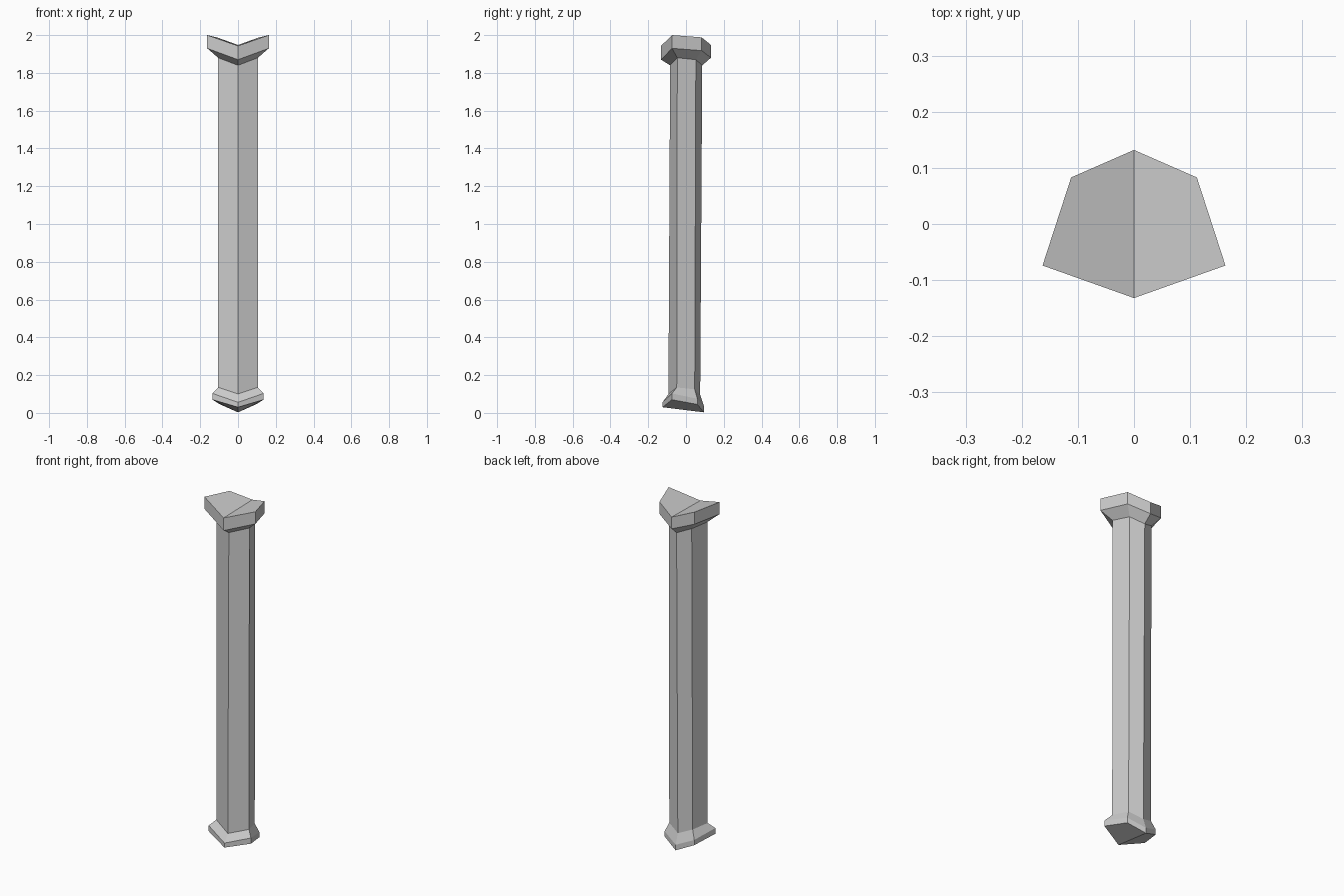
import bpy
import bmesh

if "Cube" in bpy.data.objects:
    bpy.data.objects.remove(bpy.data.objects["Cube"])

# Half cross-sections (x >= 0): front point, front side, back side, back point
BASE_LOW = [(0, -.124, .03), (.135, -.075, .07), (.095, .06, .045), (0, .095, .003)]
BASE_RIM = [(0, -.124, .056), (.135, -.075, .103), (.095, .06, .075), (0, .095, .035)]
SHAFT_LOW = [(0, -.093, .1), (.105, -.049, .135), (.075, .046, .125), (0, .075, .095)]
SHAFT_TOP = [(0, -.084, 1.84), (.105, -.046, 1.88), (.073, .052, 1.87), (0, .086, 1.84)]
CAP_RIM = [(0, -.132, 1.87), (.163, -.074, 1.93), (.112, .083, 1.918), (0, .132, 1.88)]
CAP_TOP = [(0, -.132, 1.943), (.163, -.074, 2.0), (.112, .083, 1.988), (0, .132, 1.948)]


def loft(name, rings, cap_low=False, cap_top=False):
    """Skin half rings into strips, optionally close an end, then mirror across x."""
    bm = bmesh.new()
    rows = [[bm.verts.new(p) for p in ring] for ring in rings]
    for low, high in zip(rows, rows[1:]):
        for i in range(3):
            bm.faces.new((low[i], low[i + 1], high[i + 1], high[i]))
    if cap_low:
        bm.faces.new(rows[0][::-1])
    if cap_top:
        bm.faces.new(rows[-1])
    mesh = bpy.data.meshes.new(name)
    bm.to_mesh(mesh)
    bm.free()
    obj = bpy.data.objects.new(name, mesh)
    bpy.context.collection.objects.link(obj)
    mirror = obj.modifiers.new("mirror", 'MIRROR')
    mirror.use_clip = True
    return obj


# Flared foot with a keel-shaped underside
loft("base", [BASE_LOW, BASE_RIM, SHAFT_LOW], cap_low=True)
# Six-sided, slightly leaning post
loft("shaft", [SHAFT_LOW, SHAFT_TOP])
# Flared head with a valley along the top
loft("capital", [SHAFT_TOP, CAP_RIM, CAP_TOP], cap_top=True)
